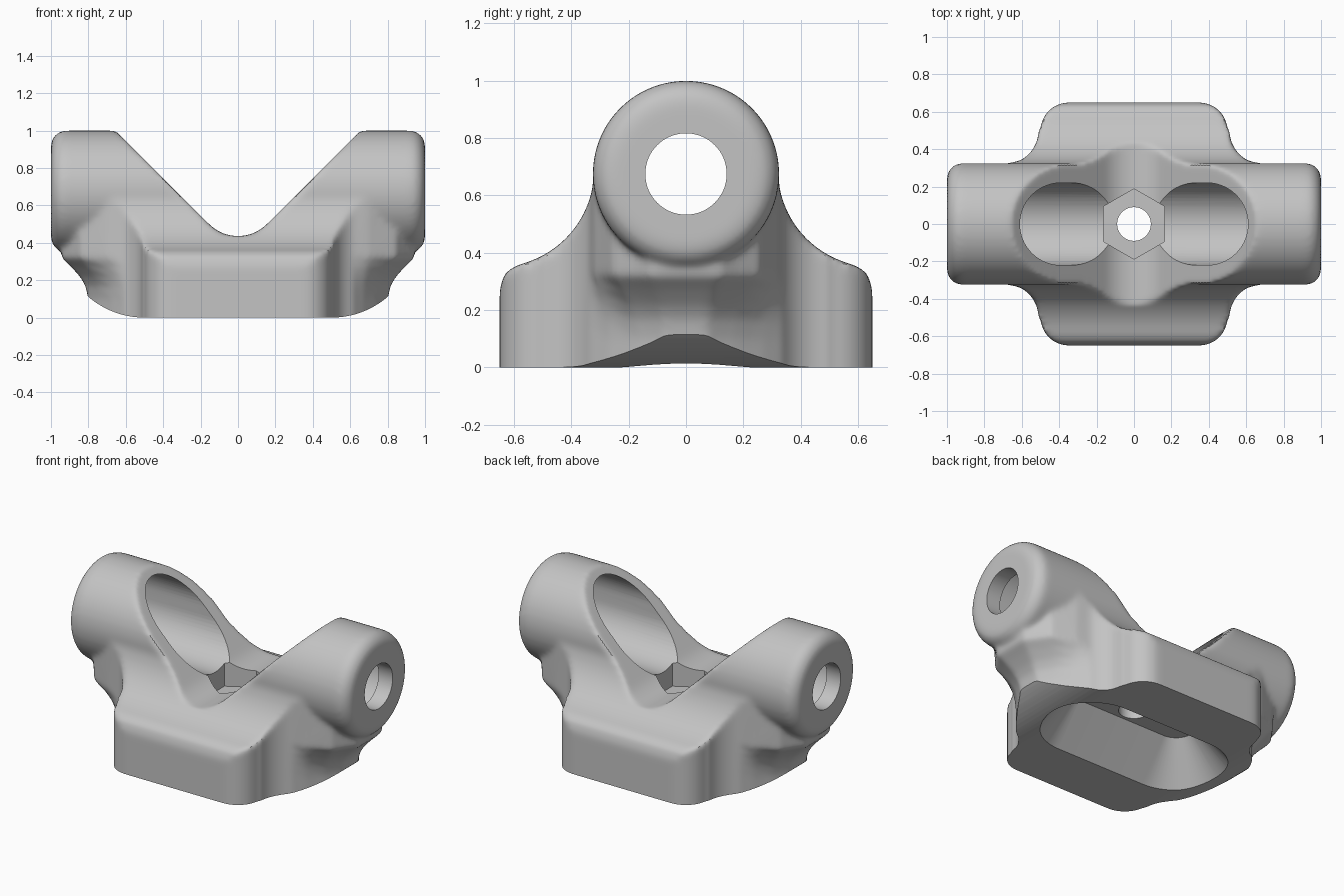
import bpy, bmesh
from math import sin, cos, pi, radians
from mathutils import Vector

cube = bpy.data.objects.get("Cube")
if cube:
    bpy.data.objects.remove(cube)

grey = bpy.data.materials.new("plain_grey")
grey.use_nodes = True
grey.diffuse_color = (0.55, 0.55, 0.55, 1)
grey.node_tree.nodes["Principled BSDF"].inputs["Base Color"].default_value = grey.diffuse_color


def arc(cx, cy, r, start, end, n=8):
    """Points on an arc, angles in degrees."""
    angles = [radians(start + (end - start) * i / n) for i in range(n + 1)]
    return [(cx + r * cos(a), cy + r * sin(a)) for a in angles]


def loft(name, rings):
    """Closed solid skinned through rings with equal point counts."""
    bm = bmesh.new()
    loops = [[bm.verts.new(p) for p in ring] for ring in rings]
    n = len(loops[0])
    for a, b in zip(loops, loops[1:]):
        for i in range(n):
            j = (i + 1) % n
            bm.faces.new((a[i], a[j], b[j], b[i]))
    bm.faces.new(loops[0][::-1])
    bm.faces.new(loops[-1])
    bmesh.ops.recalc_face_normals(bm, faces=bm.faces)
    mesh = bpy.data.meshes.new(name)
    bm.to_mesh(mesh)
    bm.free()
    mesh.materials.append(grey)
    obj = bpy.data.objects.new(name, mesh)
    bpy.context.collection.objects.link(obj)
    return obj


def along_x(points, x):
    return [Vector((x, a, b)) for a, b in points]


def along_y(points, y):
    return [Vector((a, y, b)) for a, b in points]


def along_z(points, z):
    return [Vector((a, b, z)) for a, b in points]


def mirrored(half):
    """Mirror an open outline across the vertical axis and close it."""
    return half + [(-a, b) for a, b in reversed(half)]


def four_way(quarter):
    """Mirror a quarter outline across both axes."""
    right = quarter + [(a, -b) for a, b in reversed(quarter)]
    return right + [(-a, -b) for a, b in right]


def prism(name, points, place, low, high):
    return loft(name, [place(points, low), place(points, high)])


helpers = []


def combine(target, tool, operation):
    mod = target.modifiers.new(tool.name, 'BOOLEAN')
    mod.operation = operation
    mod.solver = 'EXACT'
    mod.object = tool
    tool.hide_render = True
    helpers.append(tool)


# Base: rounded block whose ends narrow to a neck and flare up to the tube
corner = arc(0.35, 0.5, 0.15, 90, 0) + arc(0.69, 0.5, 0.18, 180, 245)
neck_low = [(0.67, 0.27), (0.74, 0.17), (0.8, 0.07)]
neck_high = [(0.7, 0.32), (0.85, 0.26), (0.95, 0.12)]
rings = []
for z, t in [(-0.1, 0), (0.1, 0), (0.17, 0.1), (0.22, 0.3), (0.27, 0.6), (0.32, 0.95), (0.66, 1)]:
    neck = [tuple(Vector(a).lerp(Vector(b), t)) for a, b in zip(neck_low, neck_high)]
    rings.append(along_z(four_way(corner + neck), z))
body = loft("bracket_body", rings)

# Side profile with the concave sweep from tube to base
sweep = arc(0.66, 0.69, 0.34, 180, 250, 12)
sweep += [(0.6, 0.352), (0.635, 0.325), (0.65, 0.27), (0.65, -0.2)]
combine(body, prism("side_profile", mirrored(sweep), along_x, -1.2, 1.2), 'INTERSECT')

# Cross tube with rounded rims
rim = [(1 - 0.08 * (1 - sin(a)), 0.245 + 0.08 * cos(a))
       for a in [pi / 2 * i / 5 for i in range(6)]]
stations = [(-x, r) for x, r in reversed(rim)] + rim
stations.sort(key=lambda s: s[0])
tube = loft("cross_tube", [along_x(arc(0, 0.675, r, 0, 357.1875, 127), x) for x, r in stations])
combine(body, tube, 'UNION')

# Rounded V cut out of the top
valley = arc(0, 0.652, 0.217, 270, 315) + [(0.855, 1.2)]
combine(body, prism("valley_cutter", mirrored(valley[1:]), along_y, -1, 1), 'DIFFERENCE')

# Soft fillets over the whole casting
remesh = body.modifiers.new("blend", 'REMESH')
remesh.mode = 'VOXEL'
remesh.voxel_size = 0.015
soften = body.modifiers.new("soften", 'SMOOTH')
soften.factor = 0.5
soften.iterations = 9

# Flat underside curving up at both ends
belly = arc(0.5, 0.46, 0.46, 270, 315, 14) + [(1.1, 0.14), (1.1, -0.4)]
combine(body, prism("underside_cutter", mirrored(belly), along_y, -1, 1), 'DIFFERENCE')

# Tapered recess underneath
def slot(width):
    return four_way(arc(0.32, 0, width, 90, 3, 16))


recess = loft("recess_cutter", [along_z(slot(0.32), -0.02), along_z(slot(0.11), 0.24)])
combine(body, recess, 'DIFFERENCE')

# Wide slotted bore and the narrower holes through the end walls
bore = arc(0, 0.735, 0.22, 0, 180, 32) + arc(0, 0.675, 0.22, 180, 360, 32)
combine(body, prism("bore_cutter", bore, along_x, -0.9, 0.9), 'DIFFERENCE')
hole = arc(0, 0.675, 0.142, 0, 354.375, 63)
combine(body, prism("end_hole_cutter", hole, along_x, -1.2, 1.2), 'DIFFERENCE')

# Hexagonal nut pocket with a bolt hole
combine(body, prism("hex_cutter", arc(0, 0, 0.188, 30, 330, 5), along_z, 0.33, 1.2), 'DIFFERENCE')
combine(body, prism("bolt_hole_cutter", arc(0, 0, 0.09, 0, 352.5, 47), along_z, -0.2, 1.2), 'DIFFERENCE')

# Bake the stack, drop the helpers, shade
bpy.ops.object.select_all(action='DESELECT')
bpy.context.view_layer.objects.active = body
body.select_set(True)
bpy.ops.object.convert(target='MESH')
for helper in helpers:
    bpy.data.objects.remove(helper)
body.data.materials.clear()
body.data.materials.append(grey)
for face in body.data.polygons:
    face.material_index = 0
bpy.ops.object.shade_smooth_by_angle(angle=radians(32))
